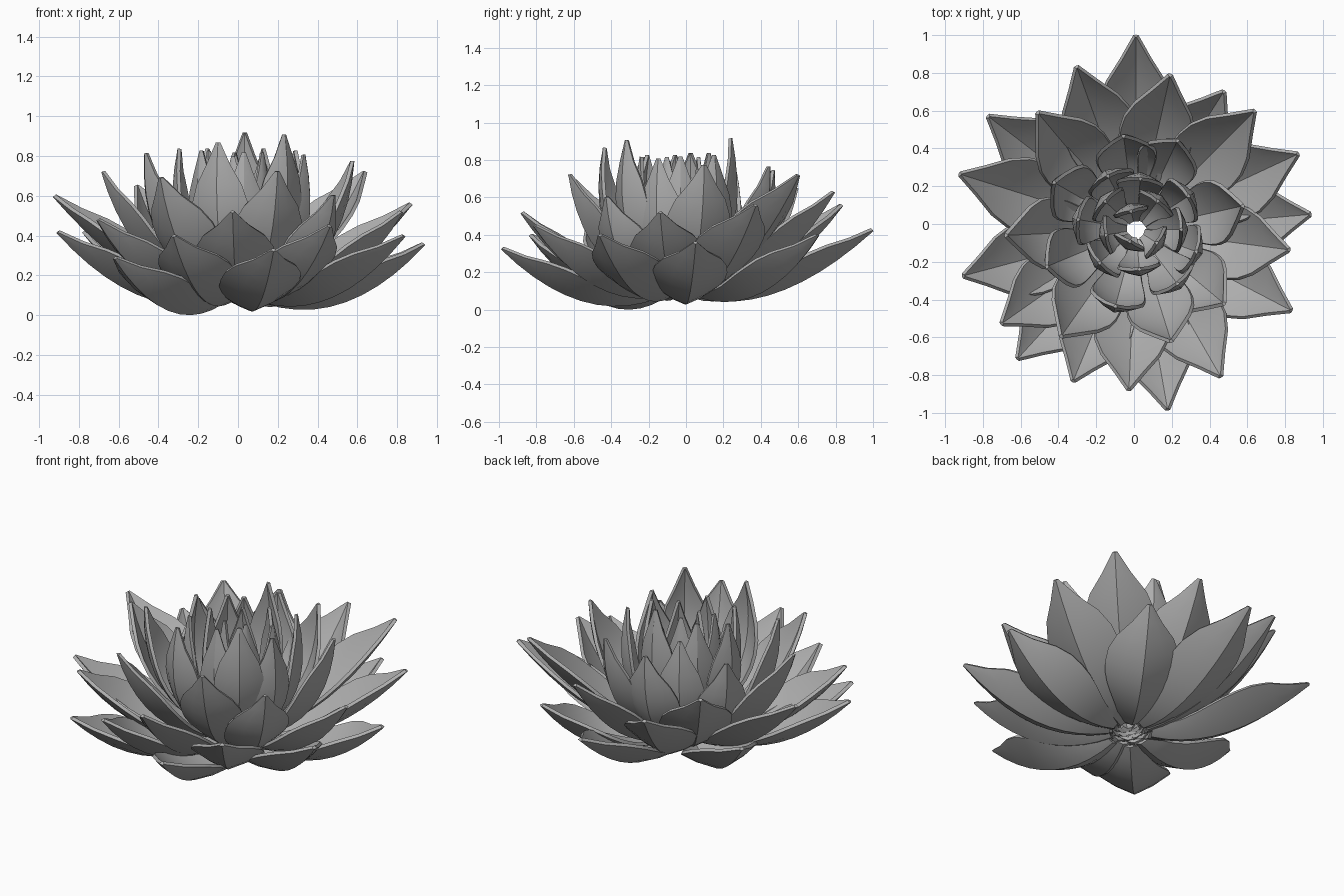
import bpy
import bmesh
import math
from mathutils import Vector

cube = bpy.data.objects.get("Cube")
if cube:
    bpy.data.objects.remove(cube, do_unlink=True)

GREY = (0.42, 0.42, 0.42, 1.0)
leaf_grey = bpy.data.materials.new("leaf_grey")
leaf_grey.use_nodes = True
leaf_grey.diffuse_color = GREY
shader = leaf_grey.node_tree.nodes["Principled BSDF"]
shader.inputs["Base Color"].default_value = GREY
shader.inputs["Roughness"].default_value = 0.7

# Tip reach and tip height of each leaf, in hundredths, outermost leaf first
TIPS = [(102, 43), (92, 29), (92, 36), (98, 42), (96, 33), (86, 40), (94, 42), (92, 40),
        (91, 56), (86, 40), (94, 56), (97, 60), (89, 45), (83, 63), (86, 48), (81, 52),
        (80, 65), (84, 52), (88, 72), (68, 72), (60, 60), (49, 74), (68, 69), (57, 77),
        (49, 70), (61, 72), (51, 76), (50, 81), (33, 80), (31, 77), (41, 86), (32, 82),
        (30, 83), (35, 90), (26, 91), (25, 82), (23, 81), (21, 83), (20, 81), (18, 83),
        (15, 82), (12, 81), (9, 81), (6, 79)]

# Leaf outline: relative half width at even steps from base to tip
OUTLINE = [0.3, 0.42, 0.56, 0.72, 0.87, 0.97, 1.0, 0.96, 0.77, 0.38, 0.02]
ACROSS = (-1, -0.5, 0, 0.5, 1)
GOLDEN_ANGLE = math.radians(137.5)
CENTRE = Vector((0.01, -0.03, 0))


def bezier(a, b, c, t):
    """Point and unit tangent on a quadratic curve."""
    point = a * (1 - t) ** 2 + b * 2 * t * (1 - t) + c * t * t
    tangent = (b - a) * (1 - t) + (c - b) * t
    return point, tangent.normalized()


def make_leaf(index, reach, height):
    """A pointed leaf folded along its midrib and curving up to its tip."""
    inner = index / len(TIPS)
    angle = math.pi / 2 + index * GOLDEN_ANGLE
    out = Vector((math.cos(angle), math.sin(angle), 0))
    side = Vector((-out.y, out.x, 0))
    up = Vector((0, 0, 1))

    base = out * (0.13 - 0.09 * inner) + up * (0.07 + 0.06 * inner)
    belly = out * min(0.53, 0.08 + 1.1 * reach) + up * (0.72 * height - 0.32)
    tip = out * reach + up * height
    half_width = min(0.192, 0.075 + 0.16 * reach)
    fold = 0.38 - 0.16 * inner

    bm = bmesh.new()
    rows = []
    for step, share in enumerate(OUTLINE):
        point, tangent = bezier(base, belly, tip, step / (len(OUTLINE) - 1))
        normal = tangent.cross(side)
        width = half_width * share
        rows.append([bm.verts.new(CENTRE + point + side * width * u
                                  + normal * width * (fold * abs(u) + 0.18 * u * u))
                     for u in ACROSS])
    for low, high in zip(rows, rows[1:]):
        for k in range(len(ACROSS) - 1):
            bm.faces.new((low[k], high[k], high[k + 1], low[k + 1]))

    mesh = bpy.data.meshes.new(f"leaf_{index + 1}")
    bm.to_mesh(mesh)
    bm.free()
    mesh.materials.append(leaf_grey)
    leaf = bpy.data.objects.new(mesh.name, mesh)
    bpy.context.collection.objects.link(leaf)
    shell = leaf.modifiers.new("thickness", 'SOLIDIFY')
    shell.thickness = 0.019
    shell.offset = -1
    return leaf


# Spiral rosette of leaves
bpy.ops.object.select_all(action='DESELECT')
leaves = [make_leaf(i, r / 100, z / 100) for i, (r, z) in enumerate(TIPS)]
for leaf in leaves:
    leaf.select_set(True)
bpy.context.view_layer.objects.active = leaves[0]
bpy.ops.object.convert(target='MESH')
bpy.ops.object.shade_smooth_by_angle(angle=math.radians(30))

# Rest the rosette on the ground
lowest = min(v.co.z for leaf in leaves for v in leaf.data.vertices)
for leaf in leaves:
    leaf.location.z = -lowest
